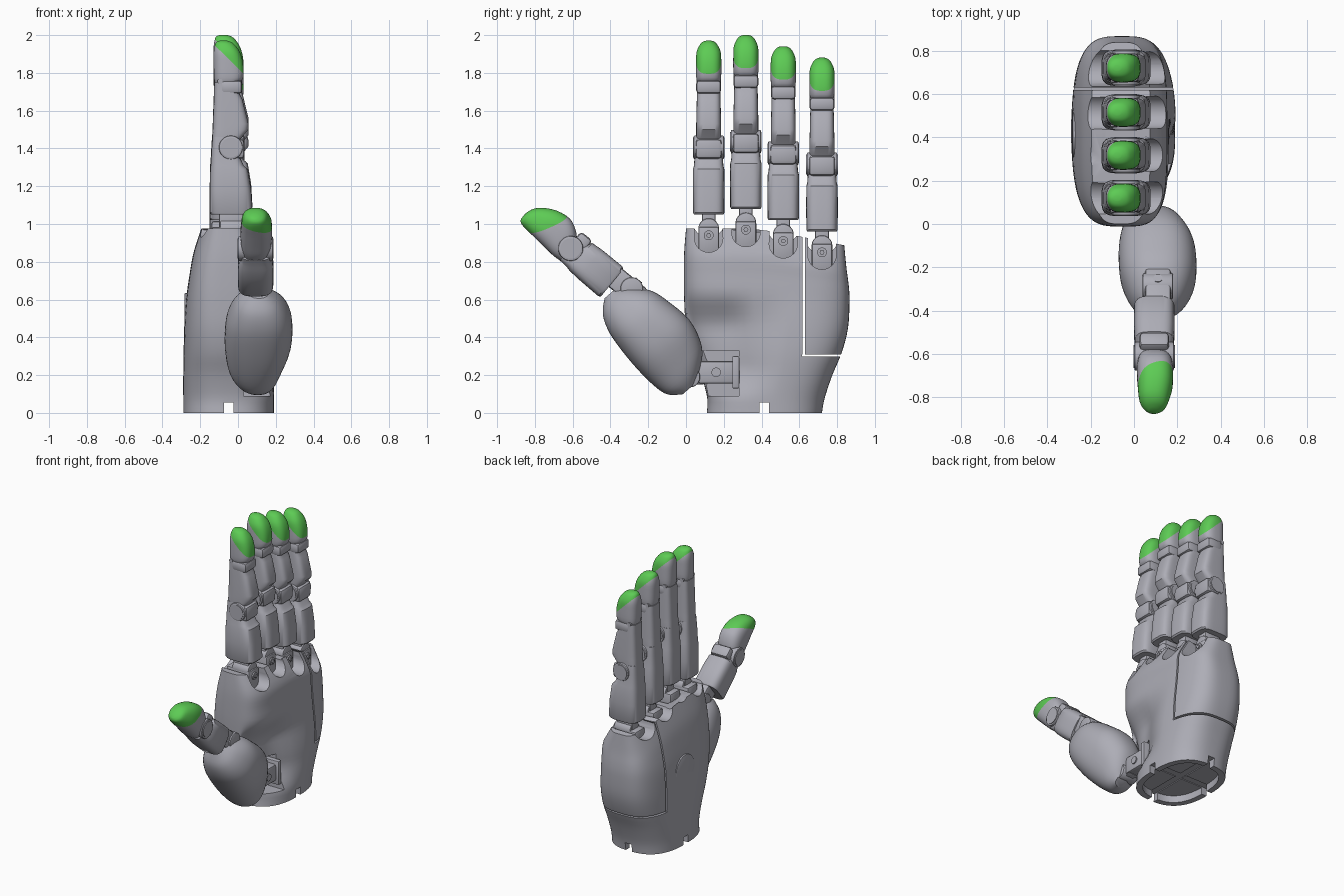
import bpy, bmesh, math
from mathutils import Matrix, Vector

if "Cube" in bpy.data.objects:
    bpy.data.objects.remove(bpy.data.objects["Cube"], do_unlink=True)


def material(name, rgb):
    m = bpy.data.materials.new(name)
    m.use_nodes = True
    m.diffuse_color = (*rgb, 1)
    b = m.node_tree.nodes["Principled BSDF"]
    b.inputs["Base Color"].default_value = (*rgb, 1)
    b.inputs["Roughness"].default_value = 0.5
    return m


GREY = material("cool grey", (0.42, 0.42, 0.47))
GREEN = material("pad green", (0.11, 0.60, 0.09))


def smooth(ob, angle=35):
    bpy.ops.object.select_all(action='DESELECT')
    ob.select_set(True)
    bpy.context.view_layer.objects.active = ob
    bpy.ops.object.shade_smooth_by_angle(angle=math.radians(angle))


def finish(name, bm):
    bmesh.ops.recalc_face_normals(bm, faces=bm.faces[:])
    if bm.calc_volume(signed=True) < 0:
        bmesh.ops.reverse_faces(bm, faces=bm.faces[:])
    me = bpy.data.meshes.new(name)
    bm.to_mesh(me)
    bm.free()
    me.materials.append(GREY)
    ob = bpy.data.objects.new(name, me)
    bpy.context.collection.objects.link(ob)
    smooth(ob)
    return ob


def spline(rows, steps):
    """Catmull-Rom refinement of section rows."""
    out = []
    for i in range(len(rows) - 1):
        a, b, c, d = (rows[min(max(i + k, 0), len(rows) - 1)] for k in (-1, 0, 1, 2))
        for s in range(steps):
            t = s / steps
            out.append([q + 0.5 * t * (r - p + t * (2*p - 5*q + 4*r - w + t * (3*(q - r) + w - p)))
                        for p, q, r, w in zip(a, b, c, d)])
    return out + [list(rows[-1])]


def loft(name, rows, n=40, steps=1, matrix=Matrix(), warp=None, cut=None):
    """Skin superellipse sections (z, x0, x1, y0, y1, exponent); cut = (point, normal) paints green."""
    bm = bmesh.new()
    rings = []
    for z, x0, x1, y0, y1, e in spline(rows, steps):
        ring = []
        for k in range(n):
            a = 2 * math.pi * (k + 0.5) / n
            c, s = math.cos(a), math.sin(a)
            p = Vector(((x0 + x1) / 2 + (x1 - x0) / 2 * math.copysign(abs(c) ** (2 / e), c),
                        (y0 + y1) / 2 + (y1 - y0) / 2 * math.copysign(abs(s) ** (2 / e), s), z))
            ring.append(bm.verts.new(warp(p) if warp else p))
        rings.append(ring)
    for a, b in zip(rings, rings[1:]):
        for k in range(n):
            bm.faces.new((a[k], a[(k + 1) % n], b[(k + 1) % n], b[k]))
    bm.faces.new(rings[0][::-1])
    bm.faces.new(rings[-1])
    if cut:
        co, no = Vector(cut[0]), Vector(cut[1])
        bmesh.ops.bisect_plane(bm, geom=bm.verts[:] + bm.edges[:] + bm.faces[:], plane_co=co, plane_no=no)
        for f in bm.faces:
            f.material_index = int((f.calc_center_median() - co).dot(no) > 0)
    bm.transform(matrix)
    ob = finish(name, bm)
    if cut:
        ob.data.materials.append(GREEN)
    return ob


def box(name, lo, hi, bevel=0.0, matrix=Matrix()):
    bm = bmesh.new()
    bmesh.ops.create_cube(bm, size=1)
    for v in bm.verts:
        v.co = Vector([(l + h) / 2 + c * (h - l) for l, h, c in zip(lo, hi, v.co)])
    if bevel:
        bmesh.ops.bevel(bm, geom=bm.edges[:], offset=bevel, segments=2, profile=0.5, affect='EDGES')
    bm.transform(matrix)
    return finish(name, bm)


def cyl(name, loc, r, depth, axis='X', matrix=Matrix(), n=32, bevel=0.0):
    bm = bmesh.new()
    bmesh.ops.create_cone(bm, cap_ends=True, segments=n, radius1=r, radius2=r, depth=depth)
    if bevel:
        rim = [e for e in bm.edges if abs(e.verts[0].co.z - e.verts[1].co.z) < 1e-5]
        bmesh.ops.bevel(bm, geom=rim, offset=bevel, segments=2, profile=0.5, affect='EDGES')
    rot = {'X': Matrix.Rotation(math.pi / 2, 4, 'Y'), 'Y': Matrix.Rotation(math.pi / 2, 4, 'X')}
    bm.transform(matrix @ Matrix.Translation(loc) @ rot[axis])
    return finish(name, bm)


def carve(ob, cutters):
    """Subtract cutters, trying the next solver whenever one loses the part."""
    for c in cutters:
        c.hide_render = True
        before = ob.data.copy()
        for solver in ('MANIFOLD', 'EXACT', 'FLOAT'):
            bpy.context.view_layer.objects.active = ob
            m = ob.modifiers.new("cut", 'BOOLEAN')
            m.operation, m.solver, m.object = 'DIFFERENCE', solver, c
            bpy.ops.object.modifier_apply(modifier=m.name)
            if len(ob.data.polygons) > 0.6 * len(before.polygons):
                break
            ob.data = before.copy()
        bpy.data.objects.remove(c, do_unlink=True)
    smooth(ob, 30)


def ss(t):
    t = min(max(t, 0), 1)
    return t * t * (3 - 2 * t)


FINGERS = [("index", 0.12, 0.0), ("middle", 0.317, 0.03), ("ring", 0.515, -0.03), ("little", 0.72, -0.09)]


# Palm: lofted shell, hollowed beside the thumb, top edge falling to the little finger
def palm_warp(p):
    hollow = ss((0.5 - p.y) / 0.3) * ss((0.66 - p.z) / 0.22) * ss((p.z - 0.06) / 0.2)
    p.x -= 0.10 * hollow * ss(p.x / 0.1)
    p.z -= max(0, p.y - 0.4) * 0.2 * ss((p.z - 0.55) / 0.35)
    return p


palm = loft("palm", [
    (0, -.29, .19, .11, .72, 2.6), (.08, -.29, .19, .112, .735, 2.6), (.2, -.29, .192, .08, .775, 2.8),
    (.32, -.288, .192, .03, .825, 3), (.45, -.285, .182, 0, .858, 3.2), (.6, -.275, .165, -.01, .866, 3.4),
    (.73, -.257, .155, -.012, .861, 3.6), (.85, -.235, .145, -.01, .85, 3.6),
    (.975, -.195, .075, 0, .838, 3.6)], n=72, steps=4, warp=palm_warp)
cutters = [
    box("side_seam", (-.5, .617, .304), (.5, .629, 1.2)),
    box("lower_seam", (-.51, .615, .298), (.51, 1, .310)),
    box("thumb_pocket", (.03, -.2, .09), (.4, .28, .33)),
    box("wrist_notch_x", (-.5, .39, -.1), (.5, .44, .055)),
    box("wrist_notch_y", (-.075, -.5, -.1), (-.025, 1, .056)),
    loft("wrist_recess", [(-.11, -.25, .15, .15, .68, 2.6), (.05, -.25, .15, .15, .68, 2.6)])]
for name, y, dz in FINGERS:
    z = 0.925 + dz
    cutters += [cyl("socket_round", (.131, y, z), .075, .52),
                box("socket_slot", (-.127, y - .074, z + .001), (.39, y + .074, 1.3)),
                cyl("scallop", (-.2, y, z + .09), .085, .41)]
carve(palm, cutters)
cyl("back_cover", (-.265, .41, .53), .105, .035, n=48, bevel=.004)

# Fingers: hinge, two phalanges, joint barrels and green-padded tip
for name, y, dz in FINGERS:
    T = Matrix.Translation((0, y, dz))
    box(name + "_hinge_block", (-.14, -.055, .84), (.045, .055, .985), .012, T)
    cyl(name + "_hinge_lug", (-.03, 0, .975), .055, .13, 'X', T, bevel=.008)
    cyl(name + "_hinge_screw", (.046, 0, .94), .026, .016, 'X', T, 20)
    cyl(name + "_hinge_screw_head", (.056, 0, .94), .013, .012, 'X', T, 6)
    box(name + "_neck", (-.10, -.036, .97), (.025, .036, 1.08), .008, T)
    loft(name + "_proximal", [
        (1.05, -.143, .068, -.078, .078, 4), (1.06, -.15, .077, -.083, .083, 4),
        (1.18, -.15, .070, -.084, .084, 4), (1.29, -.147, .052, -.083, .083, 4),
        (1.31, -.145, .030, -.078, .078, 4), (1.40, -.14, -.01, -.072, .072, 4),
        (1.46, -.135, -.035, -.066, .066, 4)], matrix=T)
    cyl(name + "_knuckle", (-.038, 0, 1.405), .063, .160, 'Y', T, bevel=.006)
    cyl(name + "_knuckle_cap", (-.038, 0, 1.405), .052, .168, 'Y', T)
    box(name + "_knuckle_cover", (-.10, -.07, 1.345), (.034, .07, 1.45), .02, T)
    loft(name + "_middle", [
        (1.43, -.136, .0, -.064, .064, 4), (1.455, -.136, .018, -.066, .066, 4),
        (1.50, -.134, .055, -.066, .066, 4), (1.53, -.133, .056, -.066, .066, 4),
        (1.66, -.128, .024, -.063, .063, 4), (1.69, -.127, .008, -.062, .062, 4),
        (1.75, -.126, .0, -.060, .060, 4)], matrix=T)
    box(name + "_end_joint", (-.09, -.066, 1.69), (.022, .066, 1.76), .018, T)
    cyl(name + "_end_pin", (-.095, 0, 1.755), .014, .130, 'Y', T, 16)
    loft(name + "_tip", [
        (1.745, -.122, .0, -.058, .058, 2.8), (1.775, -.127, .028, -.066, .066, 2.8),
        (1.85, -.129, .027, -.067, .067, 2.7), (1.91, -.129, .010, -.064, .064, 2.5),
        (1.95, -.122, -.018, -.046, .046, 2.3), (1.965, -.112, -.04, -.03, .03, 2),
        (1.971, -.095, -.06, -.012, .012, 2)], steps=3, matrix=T,
        cut=((.03, 0, 1.795), (.70, 0, .71)))


# Thumb: frames run along each segment, local y being the pad side
def frame(origin, s):
    s = Vector((0, *s)).normalized()
    x = Vector((1, 0, 0))
    m = Matrix((x, s.cross(x), s)).transposed().to_4x4()
    return Matrix.Translation(origin) @ m


B = frame((0, 0, .14), (-.656, .755))
loft("thumb_base", [
    (-.02, .08, .16, -.04, .04, 2.2), (.03, 0, .2, -.10, .13, 2.2), (.11, -.05, .235, -.125, .205, 2.3),
    (.25, -.07, .28, -.135, .245, 2.4), (.4, -.065, .287, -.13, .225, 2.4), (.5, -.04, .265, -.115, .195, 2.4),
    (.58, 0, .22, -.08, .13, 2.3), (.635, .06, .16, -.02, .06, 2.2)], n=48, steps=4, matrix=B)
P = frame((0, -.39, .69), (-.774, .633))
box("thumb_hinge_block", (.05, -.03, -.17), (.17, .09, .03), .015, P)
cyl("thumb_hinge_lug", (.11, .04, -.10), .06, .14, 'X', P, bevel=.008)
cyl("thumb_hinge_screw", (.11, .05, -.10), .022, .10, 'Y', P, 20)
loft("thumb_proximal", [
    (0, .005, .18, -.095, .092, 3.6), (.012, 0, .187, -.103, .10, 3.6), (.15, 0, .187, -.10, .10, 3.6),
    (.215, .004, .183, -.095, .095, 3.6), (.235, .015, .172, -.09, .06, 3.6), (.29, .02, .168, -.085, .0, 3.6)],
    matrix=P)
cyl("thumb_joint", (.093, .0, .285), .066, .182, 'X', P, bevel=.006)
cyl("thumb_joint_cap", (.093, .0, .285), .054, .192, 'X', P)
box("thumb_joint_cover", (.025, .0, .22), (.162, .105, .30), .02, P)
loft("thumb_tip", [
    (.29, .025, .16, -.085, .06, 2.8), (.33, .017, .175, -.088, .095, 2.8), (.39, .013, .18, -.083, .12, 2.7),
    (.47, .017, .178, -.076, .108, 2.5), (.54, .025, .16, -.070, .07, 2.3), (.575, .045, .14, -.062, .03, 2.1),
    (.588, .07, .105, -.045, -.012, 2)], steps=3, matrix=P, cut=((.175, 0, .45), (.3, .45, .9)))

# Thumb mount in the palm pocket
box("thumb_mount", (.02, .06, .155), (.13, .265, .275), .015)
box("thumb_mount_rim", (.02, .245, .13), (.15, .282, .30), .006)
cyl("thumb_mount_screw", (.132, .16, .215), .025, .012, n=20)
cyl("thumb_mount_pivot", (.085, .02, .19), .055, .13, 'X', bevel=.008)
box("thumb_mount_arm", (.05, -.02, .15), (.12, .10, .24), .01)
